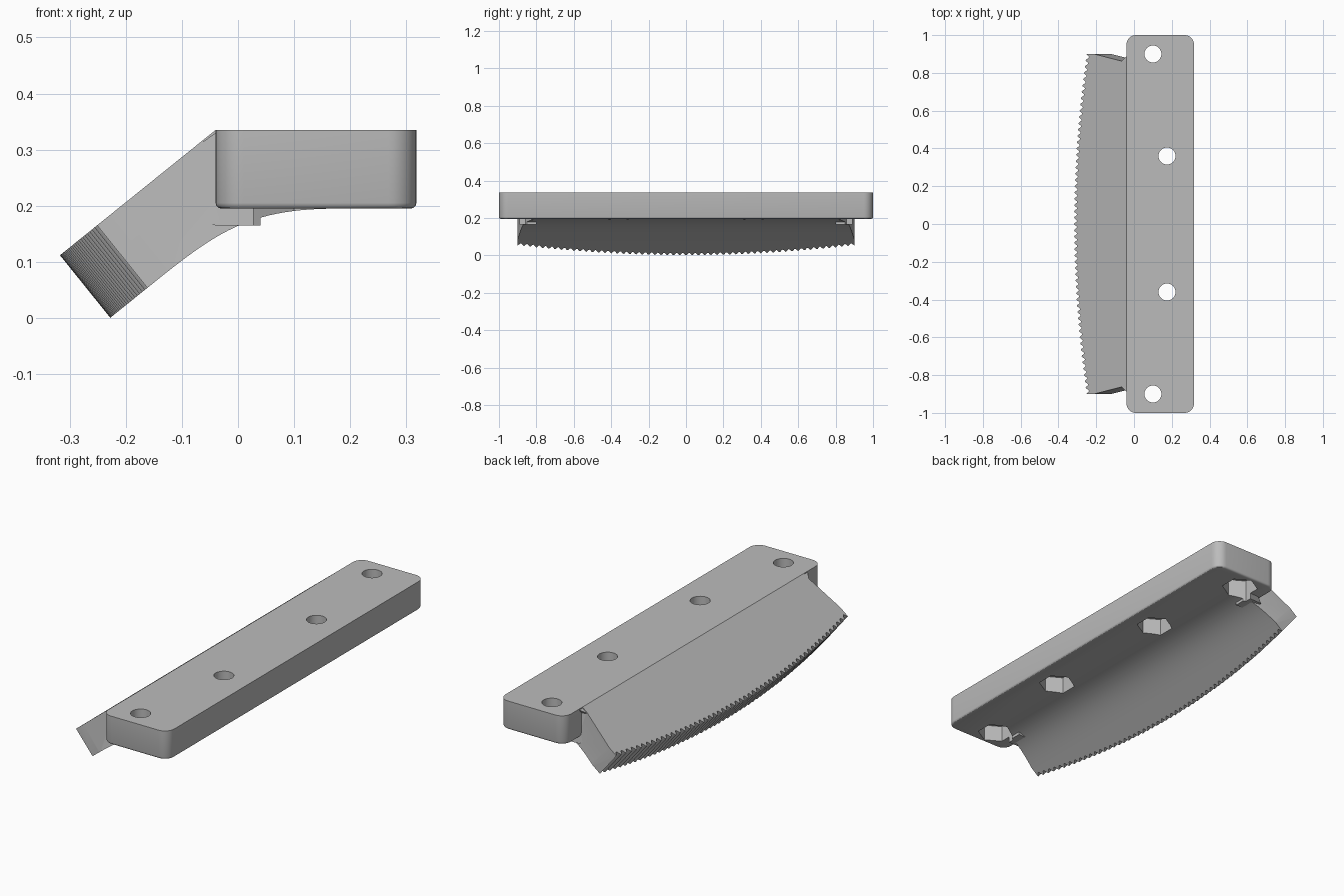
import bpy, bmesh, math
from mathutils import Vector

cube = bpy.data.objects.get("Cube")
if cube:
    bpy.data.objects.remove(cube, do_unlink=True)

grey = bpy.data.materials.new("plain_grey")
grey.use_nodes = True
colour = (0.5, 0.5, 0.5, 1)
grey.diffuse_color = colour
grey.node_tree.nodes["Principled BSDF"].inputs["Base Color"].default_value = colour


def add_object(name, bm):
    bmesh.ops.recalc_face_normals(bm, faces=bm.faces)
    mesh = bpy.data.meshes.new(name)
    bm.to_mesh(mesh)
    bm.free()
    mesh.materials.append(grey)
    obj = bpy.data.objects.new(name, mesh)
    bpy.context.scene.collection.objects.link(obj)
    return obj


def prism(name, points, direction):
    """Extrude a closed outline along a direction."""
    bm = bmesh.new()
    face = bm.faces.new([bm.verts.new(p) for p in points])
    out = bmesh.ops.extrude_face_region(bm, geom=[face], use_keep_orig=True)
    moved = [g for g in out["geom"] if isinstance(g, bmesh.types.BMVert)]
    bmesh.ops.translate(bm, verts=moved, vec=direction)
    return add_object(name, bm)


def select_only(obj):
    bpy.ops.object.select_all(action='DESELECT')
    obj.select_set(True)
    bpy.context.view_layer.objects.active = obj


def combine(obj, other, operation):
    select_only(obj)
    mod = obj.modifiers.new("cut", 'BOOLEAN')
    mod.operation, mod.solver, mod.object = operation, 'EXACT', other
    bpy.ops.object.modifier_apply(modifier=mod.name)


def ring(x, y, z, radius, sides):
    turn = 2 * math.pi / sides
    return [(x + radius * math.sin(i * turn), y + radius * math.cos(i * turn), z)
            for i in range(sides)]


# Mounting plate with rounded corners and a softened lower rim
bm = bmesh.new()
bmesh.ops.create_cube(bm, size=1)
for v in bm.verts:
    v.co = (0.139 + v.co.x * 0.358, v.co.y * 2, 0.265 + v.co.z * 0.14)
upright = [e for e in bm.edges if abs(e.verts[0].co.z - e.verts[1].co.z) > 0.1]
bmesh.ops.bevel(bm, geom=upright, offset=0.05, segments=8, profile=0.5, affect='EDGES')
rim = [e for e in bm.edges if all(v.co.z < 0.2 for v in e.verts)]
bmesh.ops.bevel(bm, geom=rim, offset=0.01, segments=3, profile=0.5, affect='EDGES')
plate = add_object("mounting_plate", bm)

# Sloping blade: side profile swept along y
crest = Vector((-0.04, 0, 0.335))
down = Vector((-0.779, 0, -0.627))      # along the slope
under = Vector((0.627, 0, -0.779))      # through the thickness
thick, reach = 0.143, 0.356
a = crest + down * 0.245 + under * thick
b, c, d = a - down * 0.145, Vector((0.03, 0, 0.195)), Vector((0.18, 0, 0.195))
belly = [a * (1 - t)**3 + b * 3 * t * (1 - t)**2 + c * 3 * t * t * (1 - t) + d * t**3
         for t in [i / 24 for i in range(25)]]
profile = [crest, crest + down * 0.5, crest + down * 0.5 + under * thick] + belly
profile += [Vector((0.18, 0, 0.215)), Vector((0.0, 0, 0.225)), Vector((-0.01, 0, 0.325))]
blade = prism("toothed_blade", [p - Vector((0, 1, 0)) for p in profile], (0, 2, 0))

# Blade plan: bowed edge with fine rounded teeth, ends tapering to the plate
teeth, steps, half = 54, 8, 0.9
edge = []
for i in range(teeth * steps + 1):
    y = -half + 2 * half * i / (teeth * steps)
    bow = 0.085 * (y / half)**2
    wave = 0.5 - 0.5 * math.cos(2 * math.pi * teeth * y / (2 * half))
    edge.append((reach - bow - 0.02 * wave, y))
end = [(0.22, half), (0.03, 0.862), (-0.3, 0.862)]
plan = edge + end + [(u, -y) for u, y in reversed(end)]
origin = crest - under * 0.06
mask = prism("plan_mask", [origin + down * u + Vector((0, y, 0)) for u, y in plan], under * 0.5)
combine(blade, mask, 'INTERSECT')

# Small webs joining the blade ends to the plate
webs = []
side = [(-0.068, 0.19), (-0.06, 0.172), (-0.04, 0.165), (0.04, 0.165),
        (0.04, 0.3), (-0.04, 0.33), (-0.068, 0.31)]
for name, s in (("left", 1), ("right", -1)):
    outline = [(x, s * 0.8, z) for x, z in side]
    web = prism(name + "_end_web", outline, (0, s * 0.06, 0))
    for v in web.data.vertices:
        if abs(v.co.y) > 0.85:
            v.co.y = s * (0.86 + min(0.03, v.co.x + 0.068))
    webs.append(web)

# Screw holes with hexagonal nut pockets below
cutters = [mask]
for x, y in ((0.1, 0.9), (0.175, 0.36)):
    for s in (1, -1):
        hole = prism("hole_cutter", ring(x, s * y, 0.1, 0.045, 32), (0, 0, 0.4))
        pocket = prism("pocket_cutter", ring(x, s * y, 0.1, 0.084, 6), (0, 0, 0.175))
        cutters += [hole, pocket]
        for part in [plate, blade] + webs:
            combine(part, pocket, 'DIFFERENCE')
        combine(plate, hole, 'DIFFERENCE')
for cutter in cutters:
    bpy.data.objects.remove(cutter, do_unlink=True)

for part in [plate, blade] + webs:
    select_only(part)
    bpy.ops.object.shade_smooth_by_angle(angle=math.radians(30))
